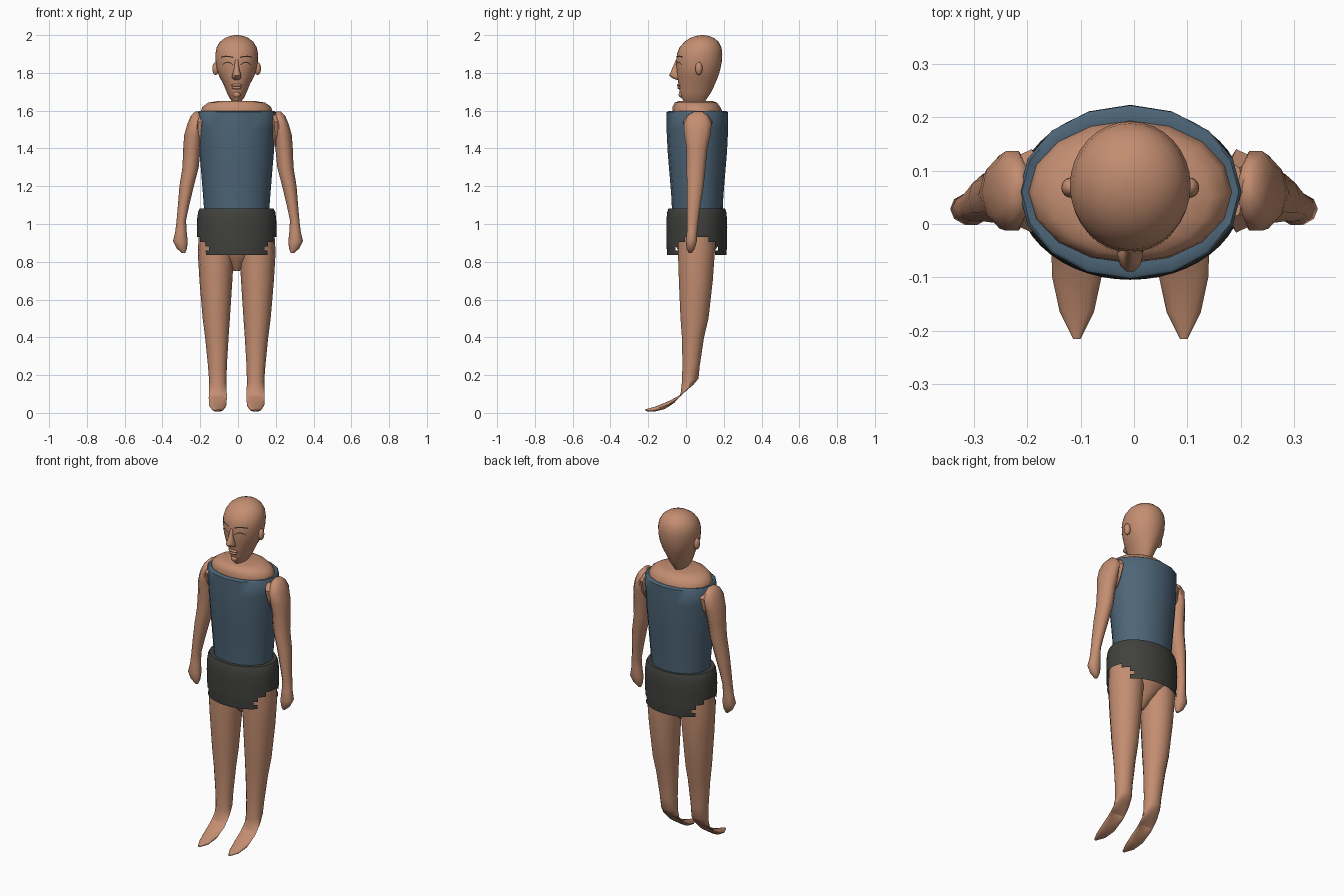
import bpy, bmesh, math
from mathutils import Vector, Matrix

CX = -0.007  # body centre line


def mat(name, col):
    m = bpy.data.materials.new(name)
    m.diffuse_color = (*col, 1)
    return m


SKIN = mat("skin", (0.55, 0.27, 0.165))
BLUE = mat("shirt blue", (0.075, 0.13, 0.185))
GREY = mat("shorts grey", (0.052, 0.054, 0.047))
DARK = mat("brow dark", (0.03, 0.02, 0.015))


def finish(name, bm, m, angle=50):
    bmesh.ops.recalc_face_normals(bm, faces=bm.faces)
    me = bpy.data.meshes.new(name)
    bm.to_mesh(me)
    bm.free()
    me.materials.append(m)
    ob = bpy.data.objects.new(name, me)
    bpy.context.collection.objects.link(ob)
    bpy.ops.object.select_all(action='DESELECT')
    ob.select_set(True)
    bpy.context.view_layer.objects.active = ob
    bpy.ops.object.shade_smooth_by_angle(angle=math.radians(angle))
    return ob


def loft(rings, n=16, caps=(True, True), side=1):
    """Rings are (x, y, z, half width, half depth, tilt about x in degrees)."""
    bm = bmesh.new()
    rows = []
    for x, y, z, rx, ry, *tilt in rings:
        rot = Matrix.Rotation(math.radians(tilt[0] if tilt else 0), 3, 'X')
        row = []
        for i in range(n):
            a = 2 * math.pi * i / n
            p = Vector((x, y, z)) + rot @ Vector((rx * math.cos(a), ry * math.sin(a), 0))
            row.append(bm.verts.new((side * p.x, p.y, p.z)))
        rows.append(row)
    for a, b in zip(rows, rows[1:]):
        for i in range(n):
            j = (i + 1) % n
            bm.faces.new((a[i], a[j], b[j], b[i]))
    if caps[0]:
        bm.faces.new(rows[0])
    if caps[1]:
        bm.faces.new(rows[-1])
    return bm


# Skin torso with sloping shoulders
torso = [(0.0, 0.05, 0.75, 0.015, 0.02), (0, 0.055, 0.80, 0.05, 0.06),
         (0, 0.057, 0.88, 0.15, 0.11), (0, 0.06, 1.0, 0.17, 0.125),
         (0, 0.06, 1.2, 0.165, 0.125), (0, 0.06, 1.45, 0.18, 0.13),
         (0, 0.06, 1.595, 0.19, 0.133), (0, 0.055, 1.62, 0.182, 0.126),
         (0, 0.052, 1.643, 0.15, 0.112), (0, 0.05, 1.652, 0.09, 0.085)]
finish("torso", loft([(x + CX, *r) for x, *r in torso]), SKIN)

# Sleeveless shirt, with its rim turned inward at the neck
shirt = [(1.07, 0.172, 0.134), (1.15, 0.178, 0.138), (1.25, 0.186, 0.146),
         (1.38, 0.197, 0.157), (1.5, 0.205, 0.163), (1.592, 0.208, 0.162),
         (1.597, 0.203, 0.155), (1.593, 0.188, 0.128)]
finish("shirt", loft([(CX, 0.06, z, a, b) for z, a, b in shirt],
                     caps=(False, False)), BLUE)

# Shorts: a tube with stepped leg openings at the sides
zs = [0.835, 0.86, 0.88, 0.905, 0.93, 0.98, 1.03, 1.065, 1.083, 1.083]
rx = [0.205, 0.207, 0.209, 0.21, 0.21, 0.211, 0.209, 0.204, 0.195, 0.165]
bm = loft([(0, 0.057, z, r, r * 0.765) for z, r in zip(zs, rx)], 48, (False, False))
gone = []
for f in bm.faces:
    c = f.calc_center_median()
    spread = abs(c.x)
    hem = 0.835
    for limit, height in ((0.155, 0.88), (0.172, 0.905), (0.195, 0.93)):
        if spread > limit:
            hem = height
    if c.z < hem:
        gone.append(f)
bmesh.ops.delete(bm, geom=gone, context='FACES')
bmesh.ops.translate(bm, verts=bm.verts, vec=(CX, 0, 0))
finish("shorts", bm, GREY)

# Legs sweep down and forward into tapered feet
leg = [(0.105, 0.055, 0.95, 0.095, 0.10), (0.11, 0.055, 0.85, 0.096, 0.10),
       (0.11, 0.052, 0.70, 0.087, 0.092), (0.108, 0.045, 0.50, 0.072, 0.076),
       (0.105, 0.037, 0.40, 0.062, 0.060), (0.102, 0.027, 0.25, 0.050, 0.047),
       (0.10, 0.022, 0.17, 0.046, 0.047, 15), (0.10, 0.005, 0.125, 0.047, 0.042, 35),
       (0.10, -0.04, 0.078, 0.048, 0.033, 48), (0.10, -0.10, 0.042, 0.046, 0.026, 60),
       (0.10, -0.165, 0.02, 0.032, 0.014, 78), (0.10, -0.215, 0.014, 0.007, 0.005, 90)]
# Arms hang a little away from the body and end in mitten hands
arm = [(0.215, 0.065, 1.595, 0.013, 0.025), (0.219, 0.063, 1.572, 0.031, 0.058),
       (0.228, 0.062, 1.53, 0.040, 0.078), (0.237, 0.060, 1.47, 0.048, 0.072),
       (0.244, 0.058, 1.40, 0.046, 0.058), (0.251, 0.053, 1.30, 0.043, 0.053),
       (0.272, 0.049, 1.20, 0.038, 0.046), (0.288, 0.041, 1.10, 0.030, 0.038),
       (0.300, 0.036, 1.02, 0.025, 0.031), (0.302, 0.032, 0.96, 0.030, 0.029),
       (0.305, 0.028, 0.91, 0.039, 0.031), (0.297, 0.025, 0.87, 0.027, 0.023),
       (0.288, 0.023, 0.846, 0.008, 0.008)]
for side, label in ((1, "left"), (-1, "right")):
    bm = loft([(x, *r) for x, *r in leg], 14, side=side)
    bmesh.ops.translate(bm, verts=bm.verts, vec=(CX, 0, 0))
    finish(label + "_leg", bm, SKIN)
    finish(label + "_arm", loft(arm, 10, side=side), SKIN)
    # Armhole flap: a faceted wedge joining arm and shirt
    bm = loft([(0.185, 0.062, 1.58, 0.02, 0.055), (0.200, 0.062, 1.54, 0.04, 0.080),
               (0.205, 0.062, 1.47, 0.04, 0.060), (0.20, 0.062, 1.42, 0.02, 0.03)],
              7, side=side)
    finish(label + "_shoulder", bm, SKIN, 15)

# Head from stacked sections: height, half width, front y, back y
sections = [(1.648, 0.024, -0.01, 0.10), (1.67, 0.040, -0.026, 0.115),
            (1.70, 0.054, -0.034, 0.135), (1.74, 0.070, -0.040, 0.153),
            (1.78, 0.092, -0.046, 0.170), (1.82, 0.106, -0.050, 0.182),
            (1.86, 0.112, -0.052, 0.190), (1.90, 0.113, -0.048, 0.192),
            (1.935, 0.106, -0.034, 0.188), (1.965, 0.088, -0.008, 0.172),
            (1.985, 0.062, 0.022, 0.148), (1.995, 0.036, 0.05, 0.122),
            (2.0, 0.010, 0.078, 0.098)]
finish("head", loft([(CX, (f + b) / 2, z, w, (b - f) / 2)
                     for z, w, f, b in sections], 32), SKIN)


def front_y(x, z):
    """Face surface depth at a point."""
    for a, b in zip(sections, sections[1:]):
        if a[0] <= z <= b[0]:
            t = (z - a[0]) / (b[0] - a[0])
            _, w, f, k = [p + (q - p) * t for p, q in zip(a, b)]
            return (f + k) / 2 - (k - f) / 2 * math.sqrt(max(0, 1 - (x / w) ** 2))


# Nose and lips
nose = [(-0.045, 1.872, 0.008, 0.008), (-0.055, 1.84, 0.011, 0.012),
        (-0.058, 1.81, 0.017, 0.022), (-0.057, 1.787, 0.024, 0.034),
        (-0.050, 1.772, 0.024, 0.024), (-0.042, 1.763, 0.012, 0.008)]
finish("nose", loft([(CX, *r) for r in nose], 10), SKIN)
for name, z, w in (("upper_lip", 1.735, 0.030), ("lower_lip", 1.721, 0.025), ("chin", 1.685, 0.02)):
    bm = bmesh.new()
    bmesh.ops.create_uvsphere(bm, u_segments=12, v_segments=8, radius=1)
    bmesh.ops.scale(bm, verts=bm.verts, vec=(w, 0.013, 0.008 if w > 0.02 else 0.016))
    bmesh.ops.translate(bm, verts=bm.verts, vec=(CX, front_y(0, z) + 0.004, z))
    finish(name, bm, SKIN)


def strip(name, pts, thick):
    """Thin painted line laid on the face."""
    bm = bmesh.new()
    rows = [[bm.verts.new((CX + x, front_y(x, z + d) - 0.003, z + d))
             for d in (-thick / 2, thick / 2)] for x, z in pts]
    for a, b in zip(rows, rows[1:]):
        bm.faces.new((a[0], b[0], b[1], a[1]))
    finish(name, bm, DARK)


for s, label in ((1, "left"), (-1, "right")):
    strip(label + "_brow", [(s * x, z) for x, z in
          ((0.018, 1.882), (0.04, 1.887), (0.06, 1.888), (0.082, 1.883))], 0.006)
    strip(label + "_eyelid", [(s * x, z) for x, z in
          ((0.02, 1.842), (0.033, 1.853), (0.048, 1.857), (0.063, 1.853), (0.075, 1.843))], 0.005)
    # Flat oval ears
    bm = bmesh.new()
    bmesh.ops.create_uvsphere(bm, u_segments=16, v_segments=10, radius=1)
    bmesh.ops.scale(bm, verts=bm.verts, vec=(0.018, 0.019, 0.034))
    bmesh.ops.translate(bm, verts=bm.verts, vec=(CX + s * 0.111, 0.068, 1.823))
    finish(label + "_ear", bm, SKIN)
